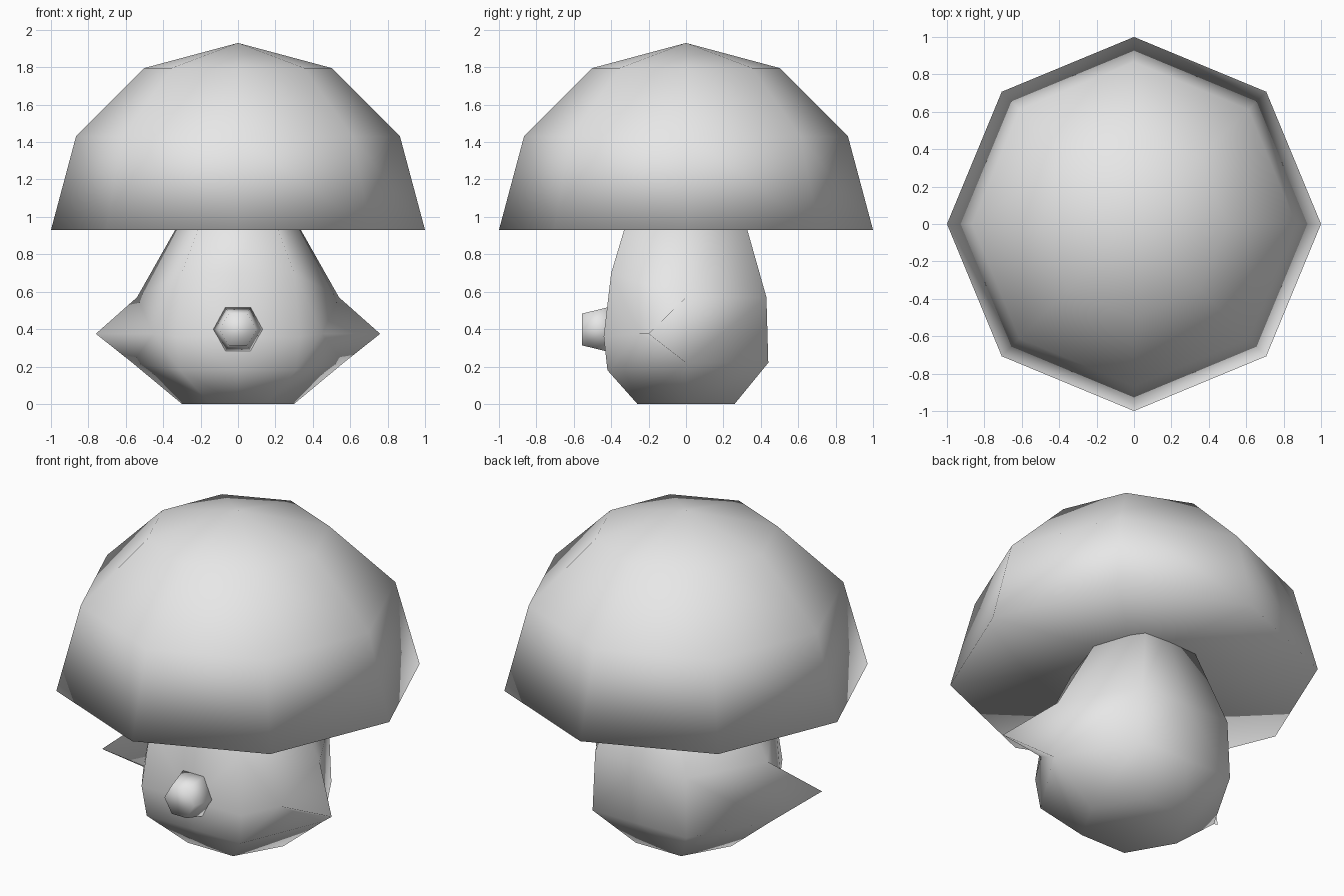
import bpy, bmesh, math
from mathutils import Matrix

cube = bpy.data.objects.get("Cube")
if cube:
    bpy.data.objects.remove(cube, do_unlink=True)

grey = bpy.data.materials.new("plain_grey")
grey.use_nodes = True
grey.diffuse_color = (0.8, 0.8, 0.8, 1)
grey.node_tree.nodes["Principled BSDF"].inputs["Base Color"].default_value = (0.8, 0.8, 0.8, 1)


def finish(name, bm):
    """Turn a bmesh into a smooth grey object."""
    bmesh.ops.recalc_face_normals(bm, faces=bm.faces[:])
    for face in bm.faces:
        face.smooth = True
    mesh = bpy.data.meshes.new(name)
    bm.to_mesh(mesh)
    bm.free()
    mesh.materials.append(grey)
    obj = bpy.data.objects.new(name, mesh)
    bpy.context.collection.objects.link(obj)
    return obj


def lathe(name, profile, sides):
    """Spin (radius, z) points that start and end on the axis."""
    bm = bmesh.new()
    verts = [bm.verts.new((r, 0, z)) for r, z in profile]
    edges = [bm.edges.new(pair) for pair in zip(verts, verts[1:])]
    bmesh.ops.spin(bm, geom=verts + edges, axis=(0, 0, 1), cent=(0, 0, 0),
                   angle=math.tau, steps=sides, use_merge=True)
    bmesh.ops.remove_doubles(bm, verts=bm.verts[:], dist=0.001)
    return finish(name, bm)


# Cap: half a coarse sphere with a shallow hollow underneath
rim = 0.93
dome = [(math.sin(a), rim + math.cos(a)) for a in (0, math.pi / 6, math.pi / 3, math.pi / 2)]
dome[0] = (0, rim + 1)
lathe("cap", dome + [(0, rim + 0.12)], 8)

# Body: half of a six-sided bulb, as rows of front, side and back corners
rows = [
    [(0.15, -0.26, 0), (0.30, 0, 0), (0.15, 0.26, 0)],
    [(0.31, -0.42, 0.18), (0.565, 0, 0.22), (0.31, 0.44, 0.22)],
    [(0.30, -0.40, 0.70), (0.54, 0, 0.57), (0.30, 0.43, 0.57)],
    [(0.15, -0.28, 1.10), (0.24, 0, 1.10), (0.15, 0.28, 1.10)],
]
bm = bmesh.new()
grid = []
for row in rows:
    ends = [(0, *row[0][1:])], [(0, *row[-1][1:])]
    grid.append([bm.verts.new(p) for p in ends[0] + row + ends[1]])
for i, (low, high) in enumerate(zip(grid, grid[1:])):
    for j in range(4):
        if i != 1 or j > 1:
            bm.faces.new((low[j], low[j + 1], high[j + 1], high[j]))
bm.faces.new(grid[0])
bm.faces.new(grid[-1])

# Pointed arm and bulging front, joined into the middle of the body
low, high = grid[1], grid[2]
belly = bm.verts.new((0, -0.44, 0.36))
cheek = bm.verts.new((0.33, -0.44, 0.36))
elbow = bm.verts.new((0.45, -0.25, 0.375))
tip = bm.verts.new((0.76, -0.20, 0.375))
for corners in (
    (low[0], low[1], cheek, belly), (belly, cheek, high[1], high[0]),
    (low[1], low[2], elbow), (low[1], elbow, cheek),
    (cheek, elbow, high[1]), (elbow, high[2], high[1]),
    (elbow, low[2], tip), (elbow, tip, high[2]), (low[2], high[2], tip),
):
    bm.faces.new(corners)
body = finish("body", bm)
mirror = body.modifiers.new("mirror", 'MIRROR')
mirror.use_clip = True

# Nose: six-sided stub narrowing to the front
bm = bmesh.new()
bmesh.ops.create_cone(bm, cap_ends=True, segments=6, radius1=0.142, radius2=0.098, depth=0.155)
bmesh.ops.transform(bm, verts=bm.verts[:], matrix=Matrix.Translation((0, -0.478, 0.398))
                    @ Matrix.Rotation(math.pi / 2, 4, 'X') @ Matrix.Rotation(math.pi / 6, 4, 'Z'))
finish("nose", bm)
